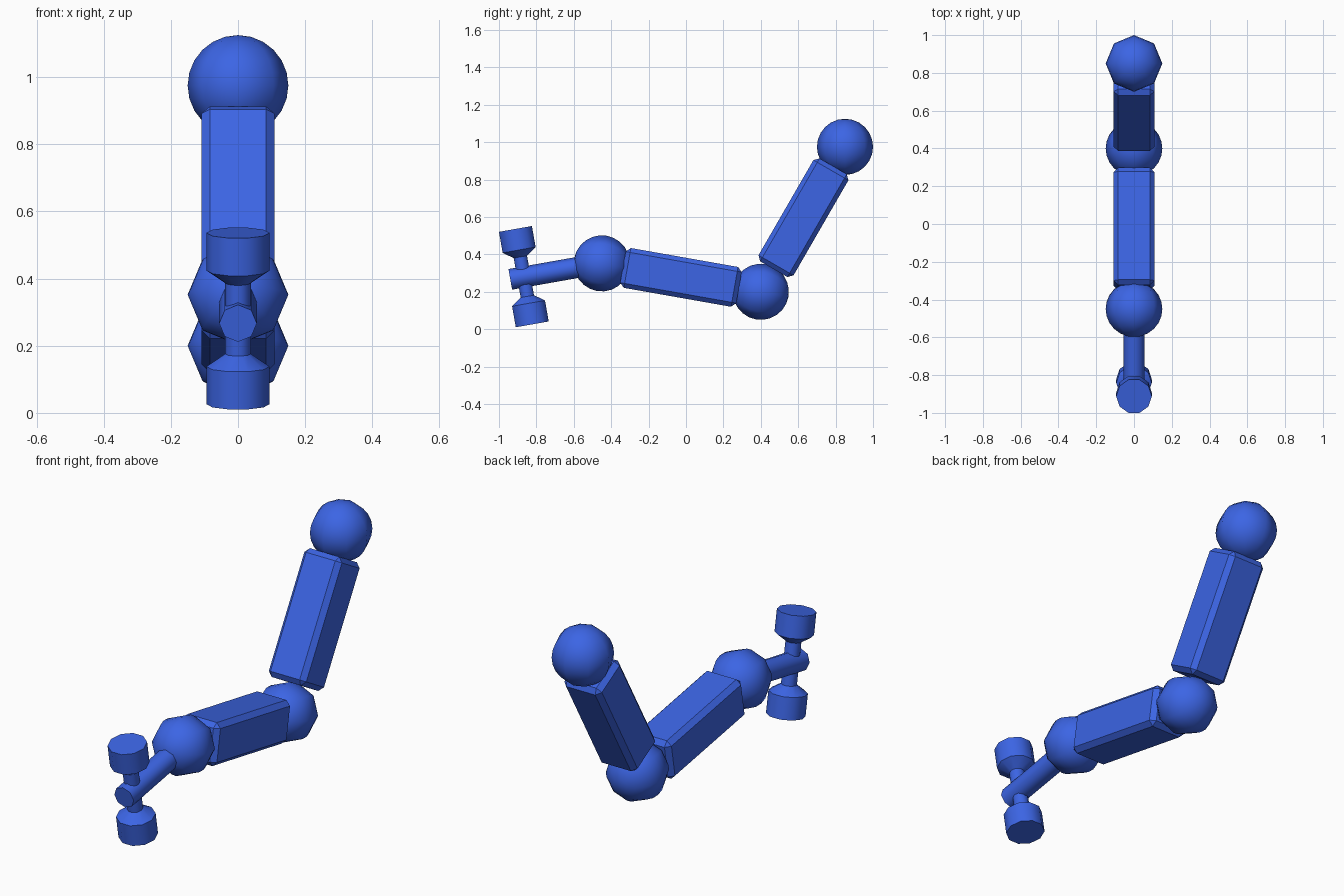
import bpy, bmesh
from math import sin, cos, pi, radians

if "Cube" in bpy.data.objects:
    bpy.data.objects.remove(bpy.data.objects["Cube"])

blue = bpy.data.materials.new("blue")
blue.diffuse_color = (0.045, 0.13, 0.78, 1)
blue.use_nodes = True
blue.node_tree.nodes["Principled BSDF"].inputs["Base Color"].default_value = blue.diffuse_color


def finish(name, bm, y, z, tilt, smooth=None):
    """Turn a bmesh into an object at (0, y, z), tilted about x."""
    bmesh.ops.remove_doubles(bm, verts=bm.verts, dist=1e-5)
    bmesh.ops.recalc_face_normals(bm, faces=bm.faces)
    me = bpy.data.meshes.new(name)
    bm.to_mesh(me)
    bm.free()
    me.materials.append(blue)
    if smooth:
        me.polygons.foreach_set("use_smooth", [True] * len(me.polygons))
        me.set_sharp_from_angle(angle=radians(smooth))
    ob = bpy.data.objects.new(name, me)
    ob.location = (0, y, z)
    ob.rotation_euler = (radians(tilt), 0, 0)
    bpy.context.collection.objects.link(ob)
    return ob


def lathe(name, profile, sides, y, z, tilt, smooth=50):
    """Revolve (radius, height) points about local z, ends capped."""
    bm = bmesh.new()
    rings = []
    for r, h in profile:
        if r < 1e-6:
            rings.append([bm.verts.new((0, 0, h))])
        else:
            rings.append([bm.verts.new((r * cos(2 * pi * i / sides),
                                        r * sin(2 * pi * i / sides), h))
                          for i in range(sides)])
    for a, b in zip(rings, rings[1:]):
        for i in range(sides):
            j = (i + 1) % sides
            quad = [a[i % len(a)], a[j % len(a)], b[j % len(b)], b[i % len(b)]]
            bm.faces.new(list(dict.fromkeys(quad)))
    for ring in (rings[0], rings[-1]):
        if len(ring) > 1:
            bm.faces.new(ring)
    return finish(name, bm, y, z, tilt, smooth)


def ball(name, y, z, tilt):
    r, rings = 0.15, 12
    profile = [(r * sin(pi * i / rings), -r * cos(pi * i / rings))
               for i in range(rings + 1)]
    return lathe(name, profile, 8, y, z, tilt, 60)


def beam(name, y, z, tilt, length, width=0.216, chamfer=0.024):
    bm = bmesh.new()
    bmesh.ops.create_cube(bm, size=1)
    bmesh.ops.scale(bm, vec=(width, width, length), verts=bm.verts)
    bmesh.ops.bevel(bm, geom=bm.edges[:], offset=chamfer, segments=1,
                    affect='EDGES')
    return finish(name, bm, y, z, tilt)


# Ball joints
ball("shoulder_ball", 0.85, 0.975, 0)
ball("elbow_ball", 0.40, 0.20, -100)
ball("wrist_ball", -0.45, 0.352, -100)

# Chamfered arm segments
beam("upper_arm", 0.628, 0.596, -30, 0.635)
beam("forearm", -0.027, 0.277, -100, 0.63)

# Wrist rod
lathe("wrist_rod", [(0.056, 0.05), (0.056, 0.497)], 8, -0.45, 0.353, 100)

# Cross bar with a flared pad at each end
half = [(0.038, 0.107), (0.094, 0.145), (0.094, 0.259)]
bar = [(r, -h) for r, h in reversed(half)] + half
lathe("gripper_bar", bar, 10, -0.867, 0.281, 10, 40)
